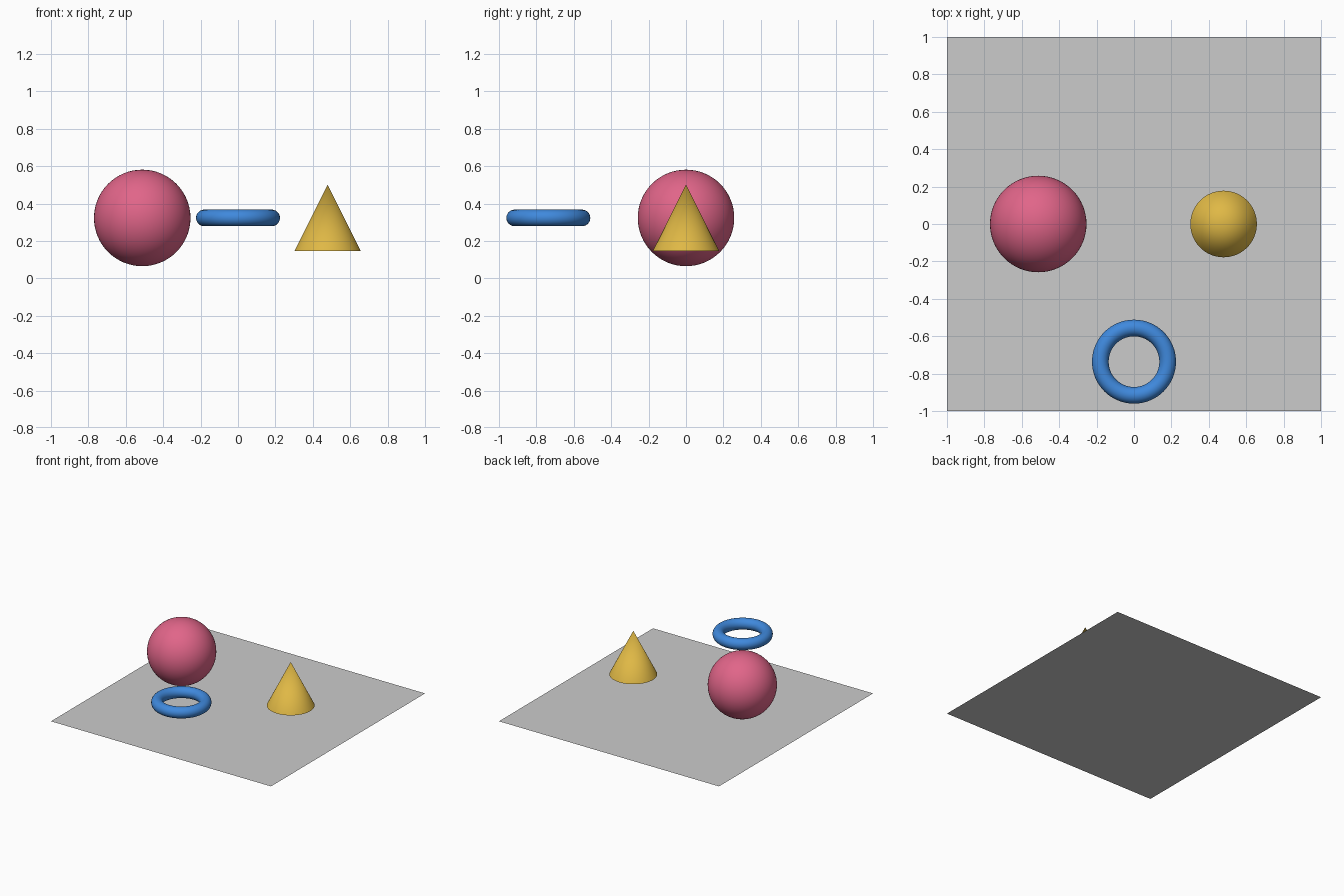
import bpy
import math

if "Cube" in bpy.data.objects:
    bpy.data.objects.remove(bpy.data.objects["Cube"])

MID_Z = 0.323  # shared height of the floating solids


def finish(name, color=None, smooth=True):
    obj = bpy.context.object
    obj.name = name
    if smooth:
        bpy.ops.object.shade_smooth_by_angle(angle=math.radians(40))
    if color:
        mat = bpy.data.materials.new(name + "_colour")
        mat.diffuse_color = (*color, 1.0)
        mat.use_nodes = True
        mat.node_tree.nodes["Principled BSDF"].inputs["Base Color"].default_value = mat.diffuse_color
        obj.data.materials.append(mat)
    return obj


# Flat square floor
bpy.ops.mesh.primitive_plane_add(size=2, location=(0, 0, 0))
finish("floor", smooth=False)

# Pink ball on the left
bpy.ops.mesh.primitive_uv_sphere_add(segments=64, ring_count=32, radius=0.258,
                                     location=(-0.512, 0, MID_Z))
finish("ball", (0.75, 0.13, 0.25))

# Blue ring at the front
bpy.ops.mesh.primitive_torus_add(major_segments=64, minor_segments=24,
                                 major_radius=0.18, minor_radius=0.0445,
                                 location=(0, -0.736, MID_Z))
finish("ring", (0.05, 0.25, 0.72))

# Yellow cone on the right
bpy.ops.mesh.primitive_cone_add(vertices=64, radius1=0.178, radius2=0, depth=0.356,
                                location=(0.479, 0, MID_Z))
finish("cone", (0.74, 0.48, 0.06))
